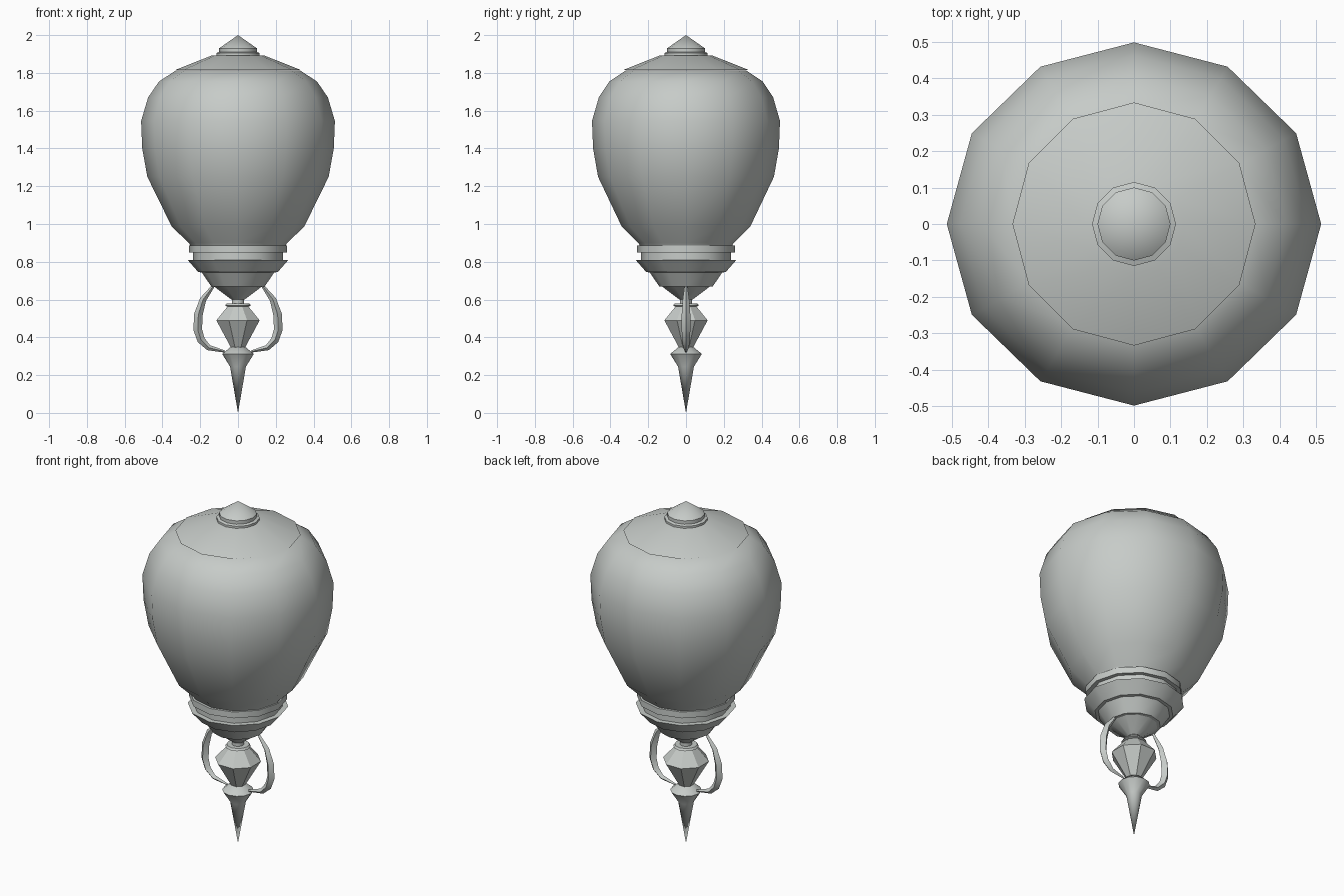
import bpy, bmesh
from math import cos, sin, tau, radians

cube = bpy.data.objects.get("Cube")
if cube:
    bpy.data.objects.remove(cube, do_unlink=True)

grey = bpy.data.materials.new("pale_grey")
grey.use_nodes = True
grey.diffuse_color = (0.57, 0.6, 0.58, 1)
grey.node_tree.nodes["Principled BSDF"].inputs["Base Color"].default_value = grey.diffuse_color


def select_only(obj):
    bpy.ops.object.select_all(action='DESELECT')
    obj.select_set(True)
    bpy.context.view_layer.objects.active = obj


def lathe(name, profile, sides=12, turn=0.0, depth=1.0, smooth=40):
    """Turn a bottom-to-top (radius, height) profile into a closed solid."""
    bm = bmesh.new()
    rings = []
    for r, z in profile:
        if r == 0:
            rings.append([bm.verts.new((0, 0, z))] * sides)
        else:
            angles = [turn + tau * i / sides for i in range(sides)]
            rings.append([bm.verts.new((r * cos(a), r * sin(a) * depth, z)) for a in angles])
    for low, high in zip(rings, rings[1:]):
        for i in range(sides):
            j = (i + 1) % sides
            corners = dict.fromkeys((low[i], low[j], high[j], high[i]))
            bm.faces.new(list(corners))
    if profile[0][0]:
        bm.faces.new(rings[0][::-1])
    if profile[-1][0]:
        bm.faces.new(rings[-1])
    bmesh.ops.recalc_face_normals(bm, faces=bm.faces)
    mesh = bpy.data.meshes.new(name)
    bm.to_mesh(mesh)
    bm.free()
    mesh.materials.append(grey)
    obj = bpy.data.objects.new(name, mesh)
    bpy.context.collection.objects.link(obj)
    if smooth:
        select_only(obj)
        bpy.ops.object.shade_smooth_by_angle(angle=radians(smooth))
    return obj


def handle(name, side):
    """Tapered diamond-section strap bowing out to one side."""
    path = [(0.125, 0.68, 0.3), (0.185, 0.6, 0.75), (0.21, 0.52, 1), (0.213, 0.44, 1),
            (0.195, 0.385, 0.9), (0.155, 0.345, 0.65), (0.07, 0.325, 0.25)]
    curve = bpy.data.curves.new(name, 'CURVE')
    curve.dimensions = '3D'
    curve.bevel_depth = 0.023
    curve.bevel_resolution = 0
    curve.use_fill_caps = True
    spline = curve.splines.new('POLY')
    spline.points.add(len(path) - 1)
    for point, (x, z, size) in zip(spline.points, path):
        point.co = (side * x, 0, z, 1)
        point.radius = size
    curve.materials.append(grey)
    obj = bpy.data.objects.new(name, curve)
    bpy.context.collection.objects.link(obj)
    select_only(obj)
    bpy.ops.object.convert(target='MESH')
    bpy.ops.object.shade_smooth_by_angle(angle=radians(40))


# Large globe, slightly flattened front to back
lathe("globe", [(0.245, 0.87), (0.26, 0.9), (0.35, 0.985), (0.48, 1.25), (0.507, 1.4),
                (0.513, 1.545), (0.476, 1.67), (0.418, 1.755), (0.33, 1.812)], depth=0.97)

# Lid and its pointed knob
lathe("lid", [(0.333, 1.815), (0.137, 1.893)])
lathe("knob_collar", [(0.115, 1.89), (0.115, 1.905), (0.1, 1.91), (0.1, 1.925)])
lathe("knob", [(0.1, 1.92), (0.1, 1.93), (0.0, 2.0)])

# Collar rings and stepped cup below the globe
lathe("upper_ring", [(0.26, 0.85), (0.26, 0.886)])
lathe("collar", [(0.237, 0.8), (0.237, 0.855)])
lathe("cup", [(0.035, 0.6), (0.125, 0.668), (0.142, 0.67), (0.192, 0.744),
              (0.21, 0.745), (0.267, 0.81)], smooth=31)

# Narrow neck, faceted drop and spike
lathe("neck", [(0.033, 0.56), (0.033, 0.61)])
lathe("neck_ring", [(0.05, 0.56), (0.068, 0.568), (0.06, 0.58)])
lathe("drop", [(0.04, 0.345), (0.124, 0.49), (0.058, 0.565)], sides=8, turn=tau / 16, smooth=0)
lathe("spike", [(0.0, 0.0), (0.042, 0.245), (0.084, 0.312), (0.035, 0.352)], smooth=45)

for label, sign in (("left", 1), ("right", -1)):
    handle(label + "_handle", sign)
